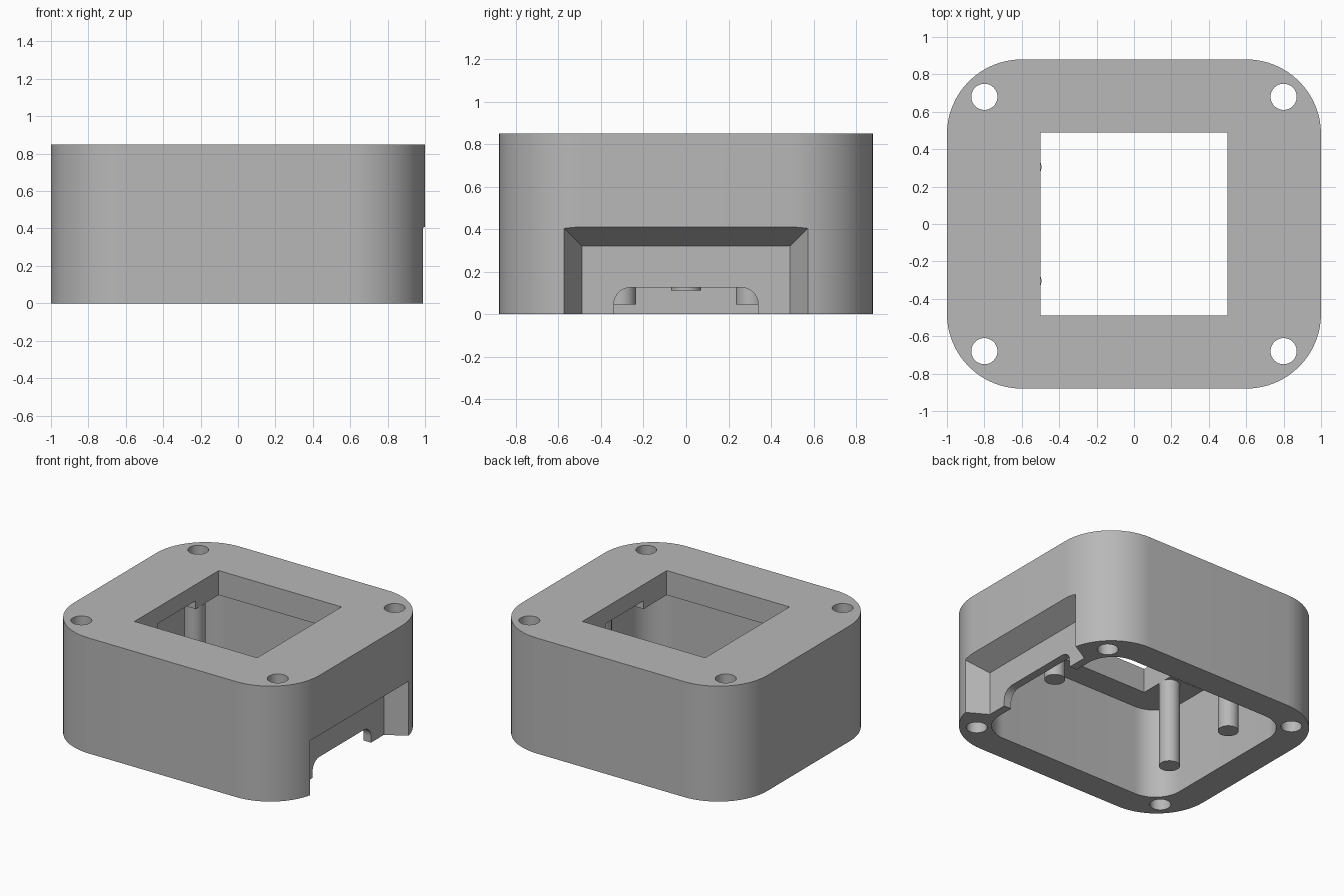
import bpy, bmesh, math

if "Cube" in bpy.data.objects:
    bpy.data.objects.remove(bpy.data.objects["Cube"], do_unlink=True)

grey = bpy.data.materials.new("plain grey")
grey.use_nodes = True
COLOUR = (0.48, 0.48, 0.48, 1)
grey.diffuse_color = COLOUR
grey.node_tree.nodes["Principled BSDF"].inputs["Base Color"].default_value = COLOUR


def loft(name, ring_a, ring_b, top_bevel=0):
    """Solid between two matching rings of 3D points; ring_b may get a rounded rim."""
    bm = bmesh.new()
    a = [bm.verts.new(p) for p in ring_a]
    b = [bm.verts.new(p) for p in ring_b]
    n = len(a)
    bm.faces.new(a)
    cap = bm.faces.new(b)
    for i in range(n):
        bm.faces.new((a[i], a[(i + 1) % n], b[(i + 1) % n], b[i]))
    if top_bevel:
        bmesh.ops.bevel(bm, geom=list(cap.edges), offset=top_bevel, segments=4,
                        profile=0.5, affect='EDGES')
    bmesh.ops.recalc_face_normals(bm, faces=bm.faces)
    mesh = bpy.data.meshes.new(name)
    bm.to_mesh(mesh)
    bm.free()
    mesh.materials.append(grey)
    ob = bpy.data.objects.new(name, mesh)
    bpy.context.collection.objects.link(ob)
    return ob


def rounded_rect(hx, hy, r, steps=16):
    """Outline of a rectangle with round corners."""
    pts = []
    for k, (sx, sy) in enumerate(((1, 1), (-1, 1), (-1, -1), (1, -1))):
        for i in range(steps + 1):
            t = math.pi / 2 * (k + i / steps)
            pts.append((sx * (hx - r) + r * math.cos(t), sy * (hy - r) + r * math.sin(t)))
    return pts


def prism(name, pts, z0, z1, top_bevel=0):
    return loft(name, [(x, y, z0) for x, y in pts], [(x, y, z1) for x, y in pts], top_bevel)


def box(name, hx, hy, z0, z1):
    return prism(name, [(hx, hy), (-hx, hy), (-hx, -hy), (hx, -hy)], z0, z1)


def rod(name, x, y, r, z0, z1, sides=40):
    angles = [2 * math.pi * i / sides for i in range(sides)]
    return prism(name, [(x + r * math.cos(t), y + r * math.sin(t)) for t in angles], z0, z1)


def cut(target, cutter):
    """Subtract the cutter from the target, then discard it."""
    cutter.hide_render = True
    mod = target.modifiers.new("cut", 'BOOLEAN')
    mod.operation, mod.solver, mod.object = 'DIFFERENCE', 'EXACT', cutter
    bpy.ops.object.select_all(action='DESELECT')
    bpy.context.view_layer.objects.active = target
    target.select_set(True)
    bpy.ops.object.modifier_apply(modifier=mod.name)
    bpy.data.objects.remove(cutter, do_unlink=True)


TOP, CEILING, CHANNEL = 0.85, 0.67, 0.73

# Outer case with a rounded top rim
case = prism("case", rounded_rect(1.0, 0.88, 0.4), 0, TOP, top_bevel=0.032)

# Hollow inside, ceiling channel, and square window in the top
cut(case, prism("cavity_cutter", rounded_rect(0.785, 0.675, 0.21), -0.1, CEILING))
cut(case, box("channel_cutter", 0.78, 0.22, 0.5, CHANNEL))
cut(case, box("window_cutter", 0.5, 0.49, 0.4, 1.0))

# Screw holes through the corners
for sx in (1, -1):
    for sy in (1, -1):
        cut(case, rod("screw_cutter", sx * 0.8, sy * 0.68, 0.07, -0.1, 1.0))


# Tapered recess in the side wall
def recess_ring(x):
    grow = (x - 0.845) * 0.09 / 0.155
    w, h = 0.49 + grow, 0.32 + grow
    return [(x, -w, -0.1), (x, w, -0.1), (x, w, h), (x, -w, h)]


cut(case, loft("recess_cutter", recess_ring(0.845), recess_ring(1.06)))

# Connector opening with rounded upper corners
R = 0.08
arc = [(0.34 - R + R * math.cos(t), 0.125 - R + R * math.sin(t))
       for t in (math.pi / 2 * i / 10 for i in range(11))]
port = [(0.34, -0.1)] + arc + [(-y, z) for y, z in reversed(arc)] + [(-0.34, -0.1)]
cut(case, loft("port_cutter", [(0.7, y, z) for y, z in port], [(0.95, y, z) for y, z in port]))

# Support posts hanging from the ceiling
parts = [case,
         rod("post_port_side", 0.69, 0, 0.07, 0.11, CHANNEL),
         rod("post_back", -0.565, 0.305, 0.07, 0.045, CEILING),
         rod("post_front", -0.565, -0.305, 0.07, 0.045, CEILING)]

# Smooth curved walls, keep corners crisp
bpy.ops.object.select_all(action='DESELECT')
for ob in parts:
    ob.select_set(True)
bpy.context.view_layer.objects.active = case
bpy.ops.object.shade_smooth_by_angle(angle=math.radians(30))
